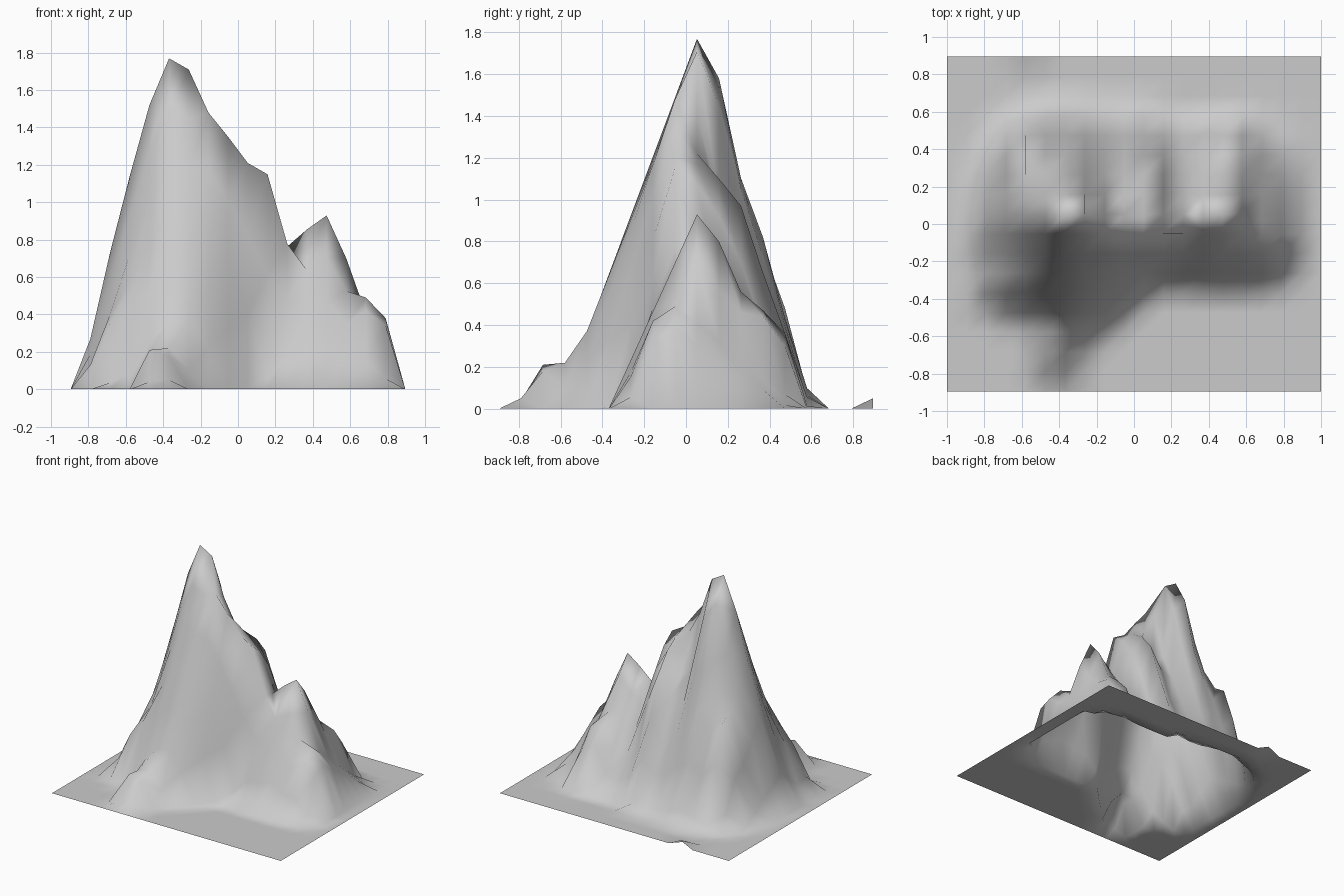
import bpy

# Regular terrain sheet, 20 x 18 points
NX, NY = 20, 18
STEP = 2 / (NX - 1)

# One cross-section per column: crest height, crest y, front foot y, back foot y
sections = [
    (0, 0, -.1, .1), (0, 0, -.1, .1), (.27, -.053, -.40, .40),
    (.73, .053, -.50, .56), (1.14, .053, -.52, .60), (1.52, .053, -.58, .61),
    (1.77, .053, -.61, .61), (1.71, .053, -.62, .60), (1.48, -.053, -.55, .60),
    (1.35, -.053, -.47, .60), (1.21, -.053, -.37, .61), (1.15, -.053, -.28, .58),
    (.87, -.02, -.33, .57), (.855, .053, -.36, .57), (.93, .053, -.37, .58),
    (.70, .053, -.37, .59), (.49, -.053, -.36, .56), (.38, -.053, -.30, .50),
    (0, 0, -.1, .1), (0, 0, -.1, .1),
]

# Small spurs and shoulders: (column, row) -> height
spurs = {
    # front toe and left flank
    (5, 1): .04, (6, 1): .05, (5, 2): .21, (6, 2): .18, (5, 3): .20, (6, 3): .22,
    (2, 5): .13, (3, 5): .35, (4, 5): .47, (3, 6): .40, (4, 6): .56,
    # summit back and middle ridge
    (6, 10): 1.58, (6, 12): .82, (7, 10): 1.45, (8, 9): 1.41, (9, 9): 1.22,
    (10, 9): 1.17, (10, 10): 1.1, (10, 11): .97, (10, 12): .65, (10, 13): .36,
    (9, 11): .8, (11, 9): 1.07, (11, 10): .92, (11, 11): .7,
    # right flank and right back spur
    (16, 7): .42, (17, 7): .34, (14, 10): .8, (14, 11): .52, (14, 12): .47,
    (14, 13): .36, (15, 11): .46, (15, 12): .44, (15, 13): .30,
    # left back spur and the bump on the rim
    (4, 11): .84, (4, 12): .77, (4, 13): .48, (3, 12): .36, (4, 17): .05,
}


def height(i, j, y):
    top, crest, front, back = sections[i]
    t = (y - front) / (crest - front) if y < crest else (back - y) / (back - crest)
    return max(top * max(t, 0), spurs.get((i, j), 0))


verts, faces = [], []
for j in range(NY):
    y = (j - (NY - 1) / 2) * STEP
    for i in range(NX):
        verts.append((-1 + i * STEP, y, height(i, j, y)))
for j in range(NY - 1):
    for i in range(NX - 1):
        a = j * NX + i
        faces.append((a, a + 1, a + NX + 1, a + NX))

# Mountain with its flat surrounding ground, one open smooth sheet
mesh = bpy.data.meshes.new("mountain")
mesh.from_pydata(verts, [], faces)
mesh.polygons.foreach_set("use_smooth", [True] * len(faces))
mesh.update()
mountain = bpy.data.objects.new("mountain", mesh)
bpy.context.collection.objects.link(mountain)
